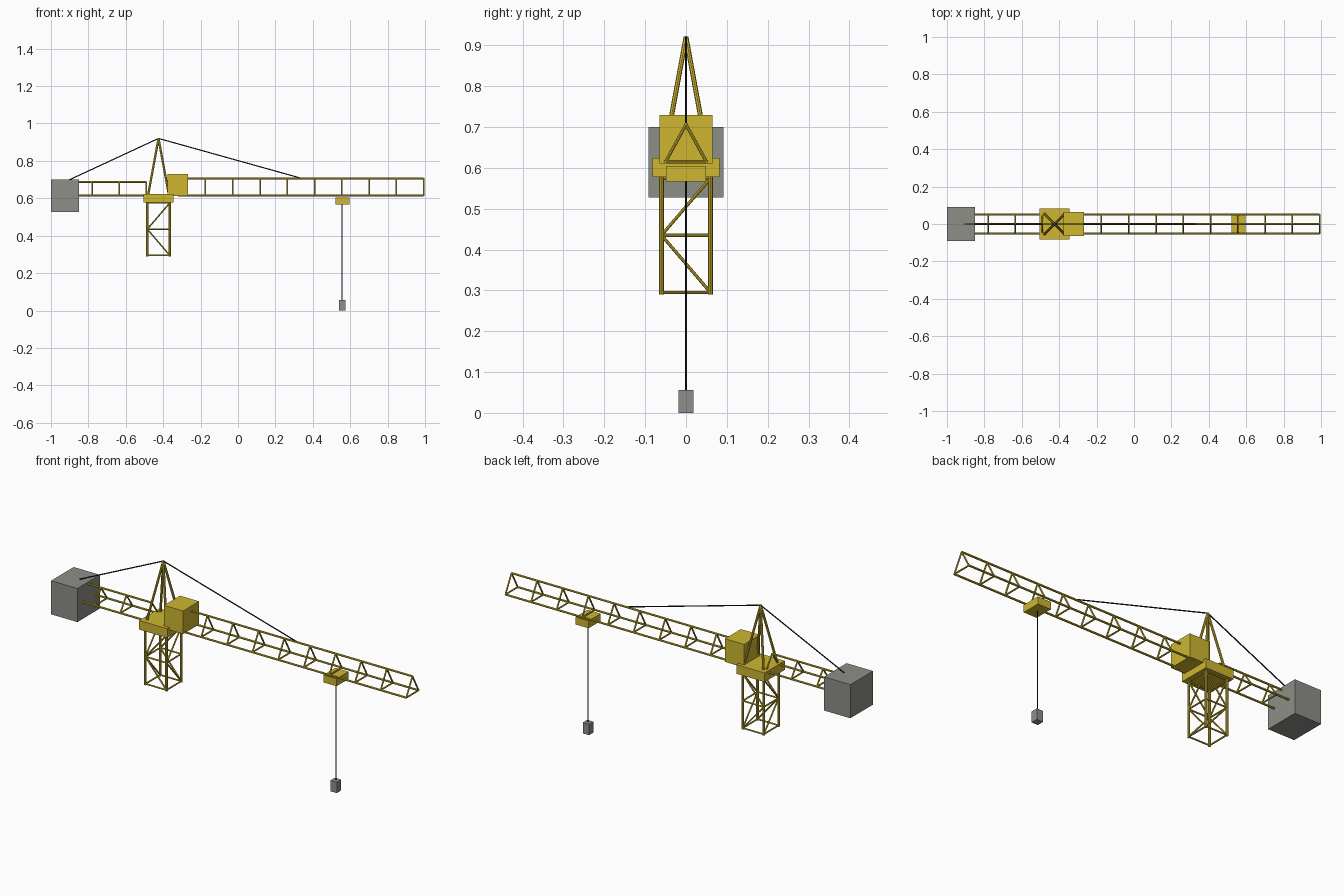
import bpy
from mathutils import Vector

cube = bpy.data.objects.get("Cube")
if cube:
    bpy.data.objects.remove(cube, do_unlink=True)


def material(name, rgb):
    m = bpy.data.materials.new(name)
    m.use_nodes = True
    m.diffuse_color = (*rgb, 1)
    m.node_tree.nodes["Principled BSDF"].inputs["Base Color"].default_value = (*rgb, 1)
    return m


YELLOW = material("crane yellow", (0.62, 0.47, 0.03))
GREY = material("concrete grey", (0.27, 0.275, 0.245))
BLACK = material("cable black", (0.015, 0.015, 0.018))


def box(name, low, high, mat):
    low, high = Vector(low), Vector(high)
    bpy.ops.mesh.primitive_cube_add(size=1, location=(low + high) / 2)
    ob = bpy.context.object
    ob.name = name
    ob.scale = high - low
    ob.data.materials.append(mat)


def bar(name, a, b, radius, mat=YELLOW):
    a, b = Vector(a), Vector(b)
    d = b - a
    bpy.ops.mesh.primitive_cylinder_add(vertices=8, radius=radius, depth=d.length,
                                        location=(a + b) / 2)
    ob = bpy.context.object
    ob.name = name
    ob.rotation_euler = d.to_track_quat('Z', 'Y').to_euler()
    ob.data.materials.append(mat)
    bpy.ops.object.shade_smooth_by_angle()


CX = -0.425      # tower axis
W = 0.06         # tower half width
LEVELS = (0.295, 0.435, 0.575)
APEX = (CX, 0, 0.92)

# Tower mast: legs, rings and zigzag bracing
for sx in (-1, 1):
    for sy in (-1, 1):
        bar("tower_leg", (CX + sx * W, sy * W, 0.29), (CX + sx * W, sy * W, 0.58), 0.006)
for s in (-1, 1):
    for z in LEVELS:
        bar("tower_ring_bar", (CX - W, s * W, z), (CX + W, s * W, z), 0.004)
        bar("tower_ring_bar", (CX + s * W, -W, z), (CX + s * W, W, z), 0.004)
    for z in (LEVELS[0], LEVELS[2]):
        bar("tower_brace", (CX + W, s * W, z), (CX - W, s * W, LEVELS[1]), 0.004)
        bar("tower_brace", (CX + s * W, W, z), (CX + s * W, -W, LEVELS[1]), 0.004)

# Slewing platform, cab and A-frame
box("slewing_platform", (CX - 0.08, -0.082, 0.577), (CX + 0.08, 0.082, 0.624), YELLOW)
box("cab", (-0.376, -0.065, 0.611), (-0.267, 0.065, 0.73), YELLOW)
for sx in (-1, 1):
    for sy in (-1, 1):
        bar("peak_leg", (CX + sx * 0.056, sy * 0.056, 0.615), APEX, 0.006)


# Triangular lattice boom made of three chords and evenly spaced frames
def lattice(name, x0, x1, bays, top):
    corners = [(-0.05, 0.615), (0.05, 0.615), (0, top)]
    for y, z in corners:
        bar(name + "_chord", (x0, y, z), (x1, y, z), 0.005)
    for i in range(bays + 1):
        x = x0 + (x1 - x0) * i / bays
        for k in range(3):
            (ya, za), (yb, zb) = corners[k], corners[(k + 1) % 3]
            bar(name + "_frame", (x, ya, za), (x, yb, zb), 0.004)


lattice("jib", -0.32, 0.993, 9, 0.706)
lattice("counter_jib", -0.925, -0.49, 3, 0.688)

# Counterweight and pendant ties
box("counterweight", (-1, -0.092, 0.527), (-0.85, 0.092, 0.7), GREY)
bar("rear_tie", APEX, (-0.91, 0, 0.695), 0.003, BLACK)
bar("front_tie", APEX, (0.335, 0, 0.708), 0.003, BLACK)

# Trolley, hoist rope and hook block
box("trolley", (0.52, -0.049, 0.567), (0.595, 0.049, 0.605), YELLOW)
bar("hoist_rope", (0.557, 0, 0.05), (0.557, 0, 0.6), 0.0025, BLACK)
box("hook_block", (0.539, -0.018, 0), (0.575, 0.018, 0.056), GREY)
